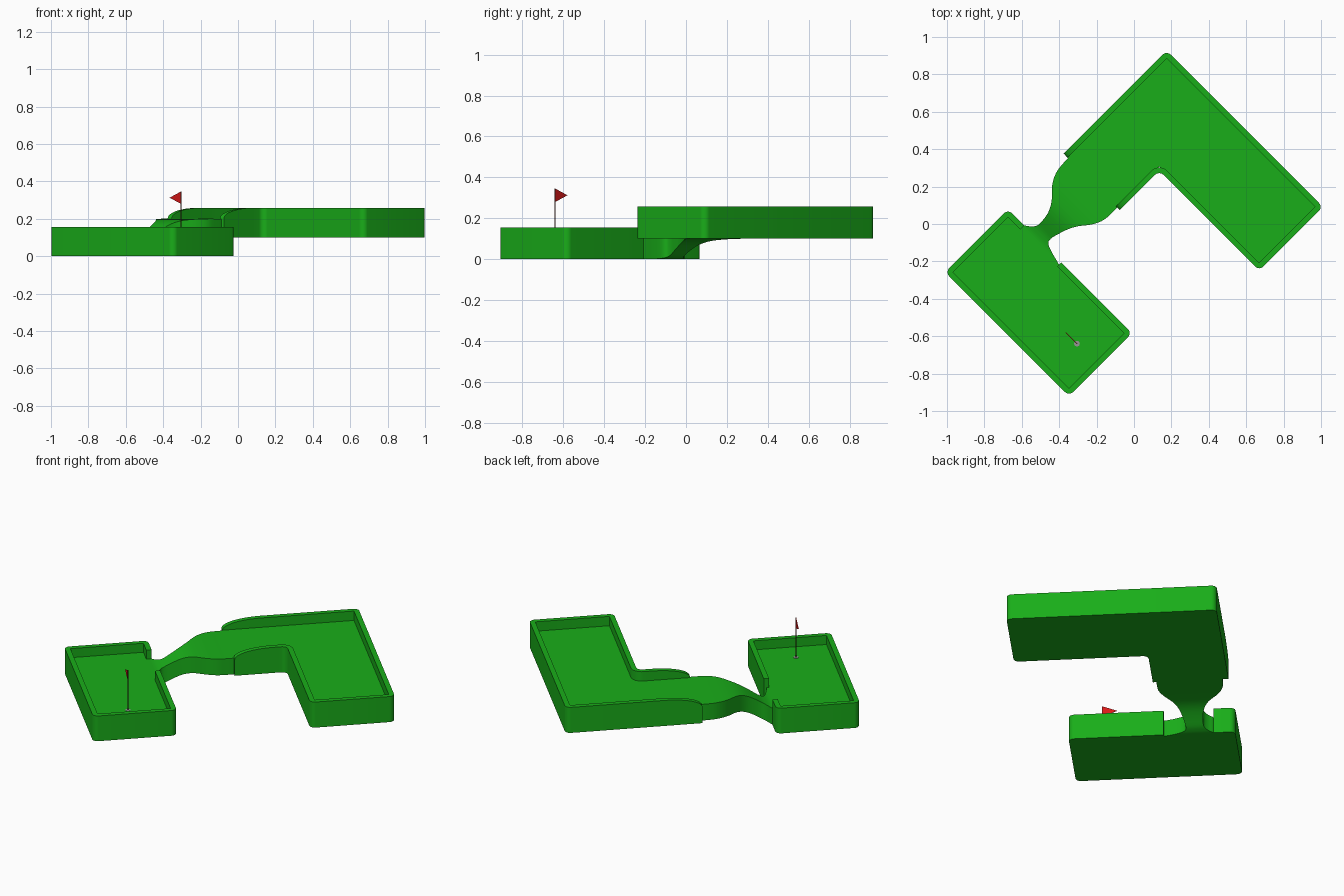
import bpy, bmesh
from math import sqrt, pi
from mathutils import Vector, Matrix

if "Cube" in bpy.data.objects:
    bpy.data.objects.remove(bpy.data.objects["Cube"])

# The course is laid out on square axes, then turned 45 degrees
TURN = Matrix.Rotation(-pi / 4, 4, 'Z')
WALL, R = 0.03, 0.031


def material(name, col):
    m = bpy.data.materials.new(name)
    m.diffuse_color = (*col, 1)
    m.use_nodes = True
    m.node_tree.nodes["Principled BSDF"].inputs["Base Color"].default_value = m.diffuse_color
    return m


GREEN = material("turf_green", (0.01, 0.42, 0.01))
RED = material("flag_red", (0.7, 0.01, 0.01))
BROWN = material("pole_brown", (0.12, 0.03, 0.02))
GREY = material("cup_grey", (0.3, 0.3, 0.3))


def finish(name, bm, mat, smooth=True):
    bmesh.ops.recalc_face_normals(bm, faces=bm.faces)
    bm.transform(TURN)
    me = bpy.data.meshes.new(name)
    bm.to_mesh(me)
    bm.free()
    ob = bpy.data.objects.new(name, me)
    bpy.context.collection.objects.link(ob)
    me.materials.append(mat)
    if smooth:
        bpy.context.view_layer.objects.active = ob
        bpy.ops.object.select_all(action='DESELECT')
        ob.select_set(True)
        bpy.ops.object.shade_smooth_by_angle(angle=0.6)
    return ob


def loft(name, rings, mat):
    bm = bmesh.new()
    rows = [[bm.verts.new(p) for p in r] for r in rings]
    n = len(rows[0])
    for a, b in zip(rows, rows[1:]):
        for i in range(n):
            j = (i + 1) % n
            bm.faces.new((a[i], a[j], b[j], b[i]))
    bm.faces.new(rows[0])
    bm.faces.new(rows[-1][::-1])
    return finish(name, bm, mat)


def prism(name, pts, z0, z1, mat):
    return loft(name, [[(x, y, z) for x, y in pts] for z in (z0, z1)], mat)


def fillet(pts, r=R, steps=6):
    """Round the interior corners of an open path of right angles."""
    out = [Vector(pts[0])]
    for a, b, c in zip(pts, pts[1:], pts[2:]):
        a, b, c = Vector(a), Vector(b), Vector(c)
        d0, d1 = (b - a).normalized(), (c - b).normalized()
        if abs(d0.dot(d1)) > 0.9:
            out.append(b)
            continue
        s, e = b - d0 * r, b + d1 * r
        centre = s + d1 * r
        for k in range(steps + 1):
            t = k / steps
            out.append(centre + (s.lerp(e, t) - centre).normalized() * r)
    return out + [Vector(pts[-1])]


def wall(name, path, z0, top):
    """Rim swept along the path; its thickness lies to the path's right."""
    pts = fillet(path)
    rings = []
    for i, p in enumerate(pts):
        d0 = (p - pts[i - 1]).normalized() if i else None
        d1 = (pts[i + 1] - p).normalized() if i < len(pts) - 1 else d0
        d0 = d0 or d1
        n0, n1 = Vector((d0.y, -d0.x)), Vector((d1.y, -d1.x))
        q = p + (n0 + n1) / (1 + n0.dot(n1)) * WALL
        z = top(p)
        rings.append([(p.x, p.y, z0), (q.x, q.y, z0), (q.x, q.y, z), (p.x, p.y, z)])
    return loft(name, rings, GREEN)


# Upper L-shaped tray; its rim eases down to the floor at the open end
U0, U1, U2, V1, V2 = -0.532, -0.106, 0.65, 0.297, 0.779
ease = [0.22 * (k / 12) ** 2 for k in range(13)]


def upper_top(p):
    if p.x > U1 + 0.01 or p.y >= 0.22:
        return 0.258
    return 0.201 + 0.057 * sqrt(max(0, 1 - (1 - p.y / 0.22) ** 2))


path = [(U0, v) for v in ease] + [(U0, V2), (U2, V2), (U2, V1), (U1, V1)]
path += [(U1, v) for v in reversed(ease)]
wall("upper_rim", path, 0.1, upper_top)
h = WALL / 2
prism("upper_floor", [(U0 + h, 0), (U0 + h, V2 - h), (U2 - h, V2 - h),
                      (U2 - h, V1 + h), (U1 - h, V1 + h), (U1 - h, 0)], 0.1, 0.2, GREEN)

# Lower tray with a gap in the rim where the ramp enters
A0, A1, B0, B1 = -0.532, 0.405, -0.896, -0.42
wall("lower_rim", [(-0.13, B1), (A1, B1), (A1, B0), (A0, B0), (A0, B1), (-0.41, B1)],
     0, lambda p: 0.156)
prism("lower_floor", [(A0 + h, B0 + h), (A1 - h, B0 + h), (A1 - h, B1 - h), (A0 + h, B1 - h)],
      0, 0.1, GREEN)

# Winding ramp: stations of (along, left, right, top height), splined smooth
stations = [(0.02, -.497, -.127, .2), (-.04, -.497, -.126, .2), (-.1, -.488, -.13, .2),
            (-.16, -.458, -.157, .198), (-.22, -.402, -.203, .19), (-.27, -.372, -.23, .174),
            (-.32, -.36, -.247, .148), (-.37, -.36, -.259, .118), (-.40, -.382, -.248, .106),
            (-.42, -.408, -.195, .101), (-.437, -.415, -.135, .1), (-.455, -.415, -.13, .1)]


def spline(a, b, c, d, t):
    return [0.5 * (2 * q + (r - p) * t + (2 * p - 5 * q + 4 * r - s) * t * t
                   + (3 * q - p - 3 * r + s) * t ** 3) for p, q, r, s in zip(a, b, c, d)]


S = [stations[0]] + stations + [stations[-1]]
rings = []
for i in range(len(stations) - 1):
    for k in range(4):
        v, l, r, z = spline(*S[i:i + 4], k / 4)
        rings.append([(l, v, z - 0.1), (r, v, z - 0.1), (r, v, z), (l, v, z)])
v, l, r, z = stations[-1]
rings.append([(l, v, z - 0.1), (r, v, z - 0.1), (r, v, z), (l, v, z)])
loft("ramp", rings, GREEN)


# Cup, pole and flag
fx, fy = (-0.305 + 0.64) / sqrt(2), (-0.305 - 0.64) / sqrt(2)


def cylinder(name, r, z0, z1, n, mat):
    bm = bmesh.new()
    bmesh.ops.create_cone(bm, cap_ends=True, segments=n, radius1=r, radius2=r, depth=z1 - z0,
                          matrix=Matrix.Translation((fx, fy, (z0 + z1) / 2)))
    return finish(name, bm, mat)


cylinder("cup", 0.015, 0.095, 0.1012, 24, GREY)
cylinder("pole", 0.0022, 0.1, 0.345, 10, BROWN)
bm = bmesh.new()
bmesh.ops.create_cone(bm, cap_ends=True, segments=3, radius1=1, radius2=1, depth=0.003)
for f in bm.verts:
    side = f.co.z
    tip = f.co.y > 0.9
    f.co = (fx - 0.084, fy + side, 0.3125) if tip else \
           (fx, fy + side, 0.345 if f.co.x > 0 else 0.28)
finish("flag", bm, RED, False)
